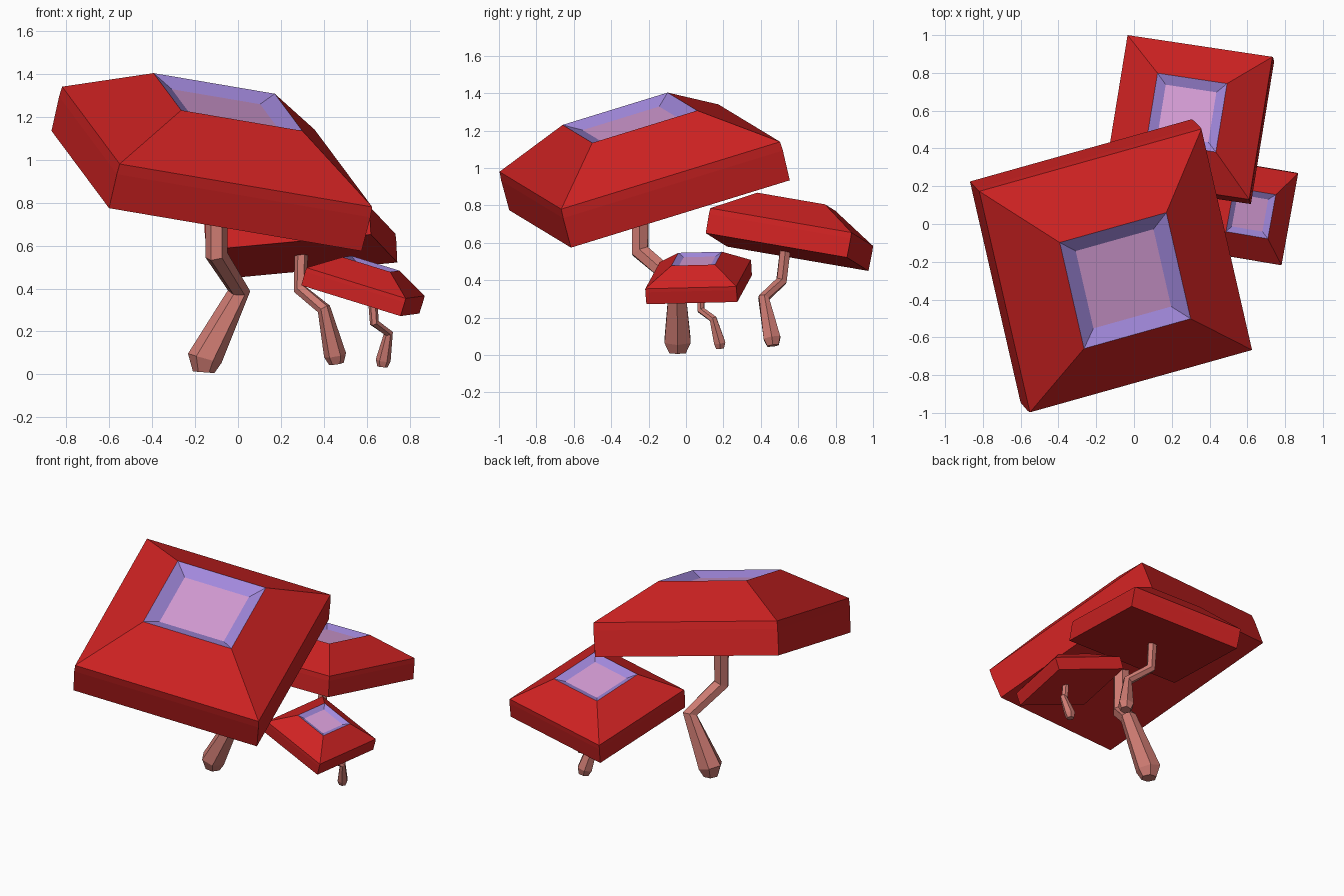
import bpy, math
from mathutils import Vector as V

if "Cube" in bpy.data.objects:
    bpy.data.objects.remove(bpy.data.objects["Cube"])


def mat(name, col):
    m = bpy.data.materials.new(name)
    m.diffuse_color = (*col, 1)
    m.use_nodes = True
    m.node_tree.nodes["Principled BSDF"].inputs["Base Color"].default_value = m.diffuse_color
    return m


RED = mat("cap_red", (0.62, 0.016, 0.016))
LILAC = mat("rim_lilac", (0.36, 0.25, 0.72))
PINK = mat("dish_pink", (0.68, 0.34, 0.68))
FLESH = mat("stalk_flesh", (0.62, 0.2, 0.17))


def make(name, verts, faces, mats, idx):
    me = bpy.data.meshes.new(name)
    me.from_pydata(verts, [], faces)
    for m in mats:
        me.materials.append(m)
    for p, i in zip(me.polygons, idx):
        p.material_index = i
    ob = bpy.data.objects.new(name, me)
    bpy.context.collection.objects.link(ob)
    return ob


def loft(rings):
    """Join equal-length rings with quads and close both ends."""
    n = len(rings[0])
    faces = [tuple(reversed(range(n)))]
    for k in range(len(rings) - 1):
        for i in range(n):
            j = (i + 1) % n
            faces.append((k * n + i, k * n + j, (k + 1) * n + j, (k + 1) * n + i))
    faces.append(tuple(range((len(rings) - 1) * n, len(rings) * n)))
    return [p for r in rings for p in r], faces


def cap(name, centre, u, v):
    """Square cap: u, v are half edges of the eave; profile is (scale, height)."""
    c, u, v = V(centre), V(u), V(v)
    n = u.cross(v).normalized()
    size = (u.length + v.length) / 2
    profile = [(1, -0.35), (1.004, -0.08), (1, 0), (0.48, 0.355), (0.35, 0.29)]
    rings = [[c + u * (s * a) + v * (s * b) + n * (h * size)
              for a, b in ((-1, -1), (1, -1), (1, 1), (-1, 1))] for s, h in profile]
    verts, faces = loft(rings)
    make(name, verts, faces, [RED, LILAC, PINK], [0] * 13 + [1] * 4 + [2])


def stalk(name, pts, sides=6):
    """Bent stalk through (x, y, z, radius) points."""
    P = [V(p[:3]) for p in pts]
    rings = []
    for i, p in enumerate(P):
        d = V((0, 0, 0))
        if i:
            d += (p - P[i - 1]).normalized()
        if i < len(P) - 1:
            d += (P[i + 1] - p).normalized()
        d.normalize()
        a = (V((1, 0, 0)) - d * d.x).normalized()
        b = d.cross(a)
        rings.append([p + (a * math.cos(t) + b * math.sin(t)) * pts[i][3]
                      for t in (2 * math.pi * k / sides for k in range(sides))])
    verts, faces = loft(rings)
    make(name, verts, faces, [FLESH], [0] * len(faces))


# Large mushroom
cap("large_cap", (-0.097, -0.247, 1.06), (0.588, 0.165, -0.1), (-0.134, 0.585, 0.18))
stalk("large_stalk", [(-0.16, -0.045, 0.01, 0.05), (-0.155, -0.045, 0.075, 0.081),
                      (0.005, -0.05, 0.39, 0.052), (-0.1, -0.245, 0.555, 0.053),
                      (-0.1, -0.245, 0.9, 0.053)])

# Medium mushroom
cap("medium_cap", (0.288, 0.565, 0.684), (0.3835, -0.0575, 0.036), (0.0615, 0.3775, -0.065))
stalk("medium_stalk", [(0.458, 0.465, 0.05, 0.035), (0.452, 0.46, 0.09, 0.052),
                       (0.4, 0.415, 0.305, 0.032), (0.29, 0.51, 0.395, 0.032),
                       (0.297, 0.54, 0.64, 0.032)])

# Small mushroom
cap("small_cap", (0.594, 0.064, 0.4315), (0.231, -0.039, -0.0715), (0.044, 0.243, 0.006))
stalk("small_stalk", [(0.673, 0.182, 0.035, 0.024), (0.676, 0.18, 0.065, 0.035),
                      (0.7, 0.145, 0.193, 0.022), (0.635, 0.08, 0.24, 0.022),
                      (0.625, 0.078, 0.38, 0.022)])
